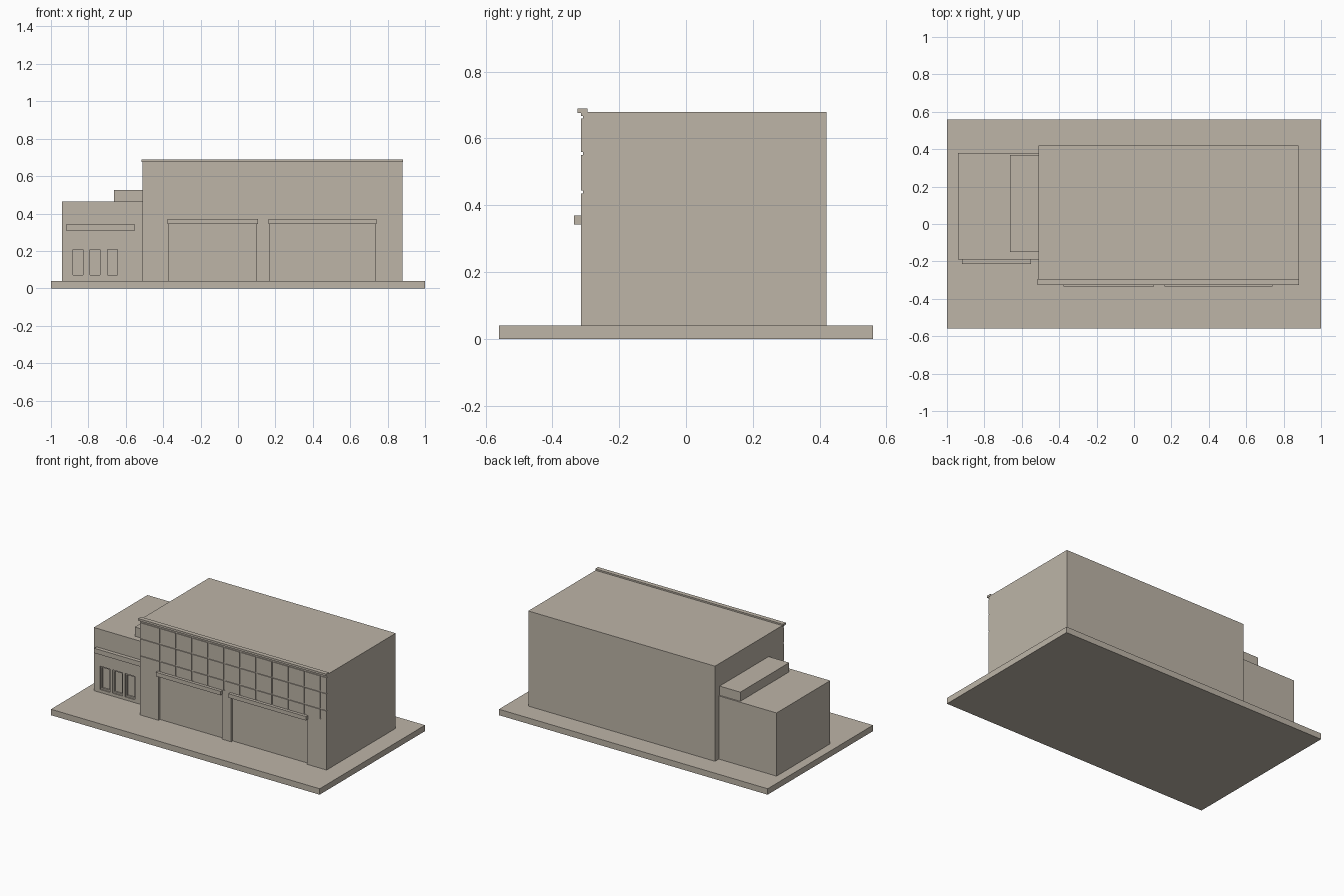
import bpy
import bmesh

if "Cube" in bpy.data.objects:
    bpy.data.objects.remove(bpy.data.objects["Cube"])

stone = bpy.data.materials.new("warm grey")
stone.diffuse_color = (0.51, 0.46, 0.39, 1)
stone.use_nodes = True
stone.node_tree.nodes["Principled BSDF"].inputs["Base Color"].default_value = stone.diffuse_color


def add_boxes(name, boxes, material=True):
    """One object made of boxes given as (x0, x1, y0, y1, z0, z1)."""
    bm = bmesh.new()
    for x0, x1, y0, y1, z0, z1 in boxes:
        verts = bmesh.ops.create_cube(bm, size=1)["verts"]
        for v in verts:
            v.co.x = x1 if v.co.x > 0 else x0
            v.co.y = y1 if v.co.y > 0 else y0
            v.co.z = z1 if v.co.z > 0 else z0
    return finish(name, bm, material)


def finish(name, bm, material=True):
    mesh = bpy.data.meshes.new(name)
    bm.to_mesh(mesh)
    bm.free()
    if material:
        mesh.materials.append(stone)
    obj = bpy.data.objects.new(name, mesh)
    bpy.context.collection.objects.link(obj)
    return obj


def cut(target, boxes):
    """Cut boxes out of the target, then discard the cutter."""
    cutter = add_boxes("cutter", boxes)
    cutter.hide_render = True
    mod = target.modifiers.new("cut", 'BOOLEAN')
    mod.operation = 'DIFFERENCE'
    mod.solver = 'EXACT'
    mod.use_self = True
    mod.object = cutter
    bpy.context.view_layer.objects.active = target
    bpy.ops.object.modifier_apply(modifier=mod.name)
    bpy.data.objects.remove(cutter)


FRONT = -0.315           # front of the main hall
ANNEX_FRONT = -0.19      # front of the annex
DOORS = [(-0.37, 0.10), (0.17, 0.735)]
WINDOWS = [(-0.893, -0.82), (-0.802, -0.727), (-0.707, -0.633)]

# Ground slab
add_boxes("ground_slab", [(-1, 1, -0.56, 0.56, 0, 0.04)])

# Main hall with door recesses and panel joints
hall = add_boxes("main_hall", [(-0.51, 0.88, FRONT, 0.42, 0.04, 0.68)])
cut(hall, [(a, b, FRONT - 0.05, FRONT + 0.022, 0.02, 0.345) for a, b in DOORS])
g = 0.006
joints = [(-0.6, 0.95, FRONT - 0.05, FRONT + g, z - 0.004, z + 0.004)
          for z in (0.44, 0.555, 0.664)]
joints += [(x - 0.005, x + 0.005, FRONT - 0.05, FRONT + g, 0.372, 0.667)
           for x in [-0.36 + 0.1195 * i for i in range(11)]]
cut(hall, joints)

# Parapet strip along the front roof edge
add_boxes("parapet_strip", [(-0.515, 0.882, -0.325, -0.295, 0.676, 0.69)])

# Door lintels
for i, (a, b) in enumerate(DOORS):
    add_boxes(f"door_lintel_{i + 1}",
              [(a - 0.006, b + 0.006, -0.335, FRONT + 0.01, 0.343, 0.37)])


def roller_door(name, x0, x1, z0, z1, y, rows=12):
    """Flat shutter with staggered rows of sunken slots."""
    bm = bmesh.new()

    def quad(a, b, c, d):
        return bm.faces.new([bm.verts.new((px, y, pz)) for px, pz in
                             ((a, c), (b, c), (b, d), (a, d))])

    pitch = (z1 - z0) / rows
    slot_h, slot_w, gap = 0.007, 0.024, 0.012
    slots = []
    for r in range(rows):
        z = z0 + r * pitch
        quad(x0, x1, z, z + pitch - slot_h)
        x = x0
        step = gap + (r % 2) * (slot_w + gap) / 2
        sunken = False
        while x < x1 - 1e-5:
            end = min(x + step, x1)
            face = quad(x, end, z + pitch - slot_h, z + pitch)
            if sunken:
                slots.append(face)
            x = end
            sunken = not sunken
            step = slot_w if sunken else gap
    bmesh.ops.inset_individual(bm, faces=slots, thickness=0.0008, depth=-0.004)
    return finish(name, bm)


for i, (a, b) in enumerate(DOORS):
    roller_door(f"roller_door_{i + 1}", a, b, 0.04, 0.345, FRONT + 0.016)

# Annex with recessed windows
annex = add_boxes("annex", [(-0.94, -0.51, ANNEX_FRONT, 0.38, 0.04, 0.465)])
cut(annex, [(a, b, ANNEX_FRONT - 0.05, ANNEX_FRONT + 0.018, 0.06, 0.217)
            for a, b in WINDOWS])

# Window frames set inside the recesses
for i, (a, b) in enumerate(WINDOWS):
    w, y0, y1 = 0.01, ANNEX_FRONT + 0.008, ANNEX_FRONT + 0.018
    add_boxes(f"window_frame_{i + 1}", [
        (a, a + w, y0, y1, 0.06, 0.217),
        (b - w, b, y0, y1, 0.06, 0.217),
        (a + w, b - w, y0, y1, 0.06, 0.06 + w),
        (a + w, b - w, y0, y1, 0.217 - w, 0.217)])

# Annex canopy and roof box
add_boxes("annex_canopy", [(-0.92, -0.55, -0.215, ANNEX_FRONT, 0.308, 0.34)])
add_boxes("roof_box", [(-0.663, -0.51, -0.15, 0.37, 0.465, 0.527)])
